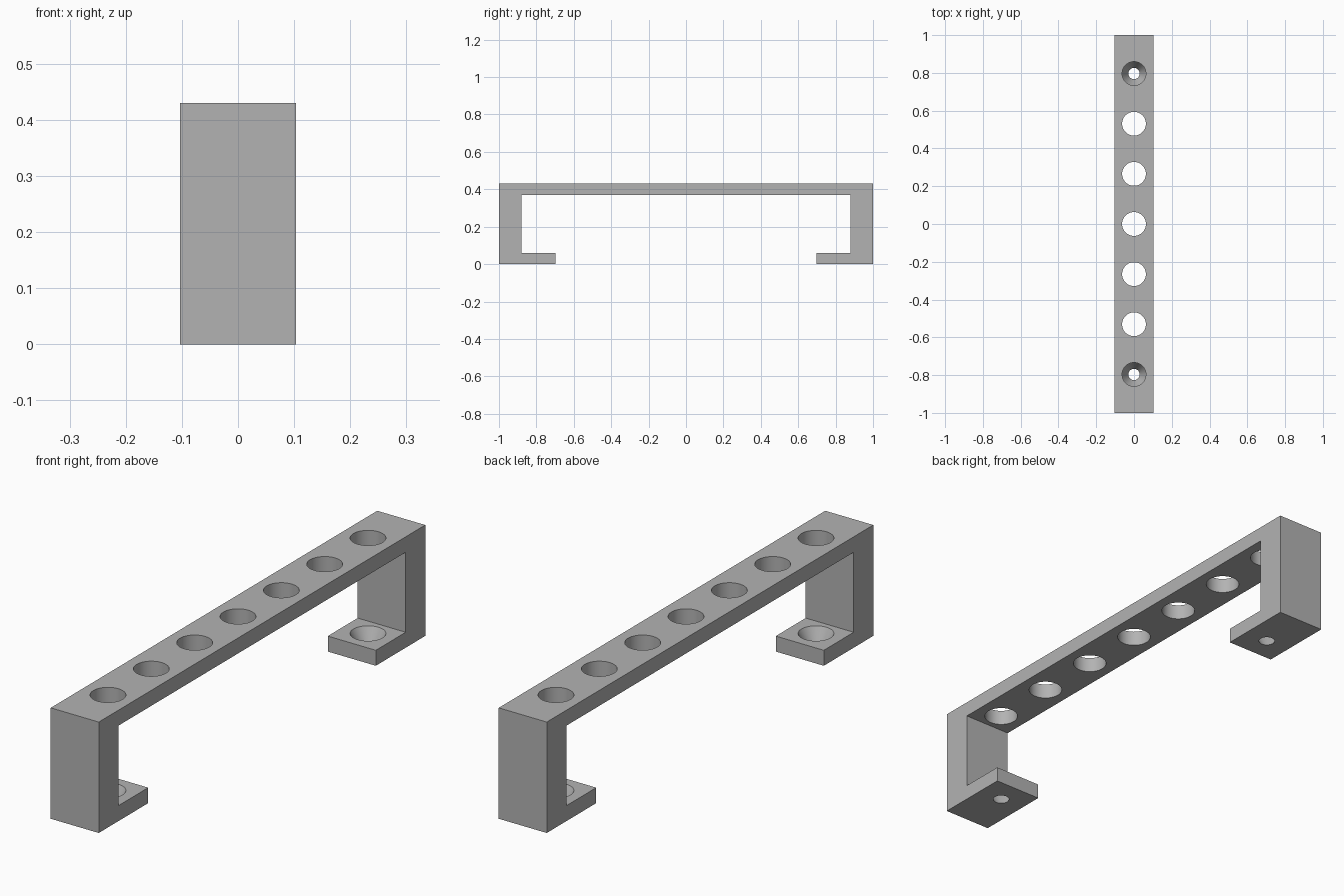
import bpy
import bmesh
import math
from mathutils import Matrix

cube = bpy.data.objects.get("Cube")
if cube:
    bpy.data.objects.remove(cube, do_unlink=True)

HALF_WIDTH, HEIGHT, PLATE = 0.103, 0.43, 0.06
LEG_INNER, FOOT_END = 0.88, 0.697
HOLE_R, SCREW_R, PITCH = 0.063, 0.03, 0.2655
SEGMENTS = 64

grey = bpy.data.materials.new("light grey")
grey.use_nodes = True
colour = (0.45, 0.45, 0.45, 1)
grey.diffuse_color = colour
grey.node_tree.nodes["Principled BSDF"].inputs["Base Color"].default_value = colour


def make_object(name, bm):
    bmesh.ops.recalc_face_normals(bm, faces=bm.faces)
    mesh = bpy.data.meshes.new(name)
    bm.to_mesh(mesh)
    bm.free()
    mesh.materials.append(grey)
    obj = bpy.data.objects.new(name, mesh)
    bpy.context.collection.objects.link(obj)
    return obj


def add_cone(bm, y, bottom, top, r_bottom, r_top):
    bmesh.ops.create_cone(bm, cap_ends=True, segments=SEGMENTS,
                          radius1=r_bottom, radius2=r_top, depth=top - bottom,
                          matrix=Matrix.Translation((0, y, (bottom + top) / 2)))


# Bracket: half of the side profile, mirrored and extruded across the width
half = [(FOOT_END, 0), (1, 0), (1, HEIGHT)]
inner = [(LEG_INNER, HEIGHT - PLATE), (LEG_INNER, PLATE), (FOOT_END, PLATE)]
outline = half + [(-y, z) for y, z in reversed(half)]
outline += [(-y, z) for y, z in reversed(inner)] + inner
bm = bmesh.new()
face = bm.faces.new([bm.verts.new((-HALF_WIDTH, y, z)) for y, z in outline])
side = bmesh.ops.extrude_face_region(bm, geom=[face])["geom"]
bmesh.ops.translate(bm, vec=(2 * HALF_WIDTH, 0, 0),
                    verts=[v for v in side if isinstance(v, bmesh.types.BMVert)])
bracket = make_object("bracket", bm)

# Cutters: a row of round holes in the bar and a tapered screw hole in each foot
bm = bmesh.new()
for i in range(-3, 4):
    add_cone(bm, i * PITCH, HEIGHT - 2 * PLATE, HEIGHT + PLATE, HOLE_R, HOLE_R)
slope = HOLE_R - SCREW_R
extra = 0.5
for sign in (-1, 1):
    add_cone(bm, sign * 3 * PITCH, -extra * PLATE, (1 + extra) * PLATE,
             SCREW_R - extra * slope, HOLE_R + extra * slope)
cutter = make_object("hole_cutter", bm)
cutter.hide_render = True

cut = bracket.modifiers.new("holes", 'BOOLEAN')
cut.operation = 'DIFFERENCE'
cut.solver = 'EXACT'
cut.object = cutter
bpy.ops.object.select_all(action='DESELECT')
bracket.select_set(True)
bpy.context.view_layer.objects.active = bracket
bpy.ops.object.modifier_apply(modifier=cut.name)
bpy.data.objects.remove(cutter, do_unlink=True)

# Smooth hole walls with sharp rims
bpy.ops.object.shade_smooth_by_angle(angle=math.radians(30))
